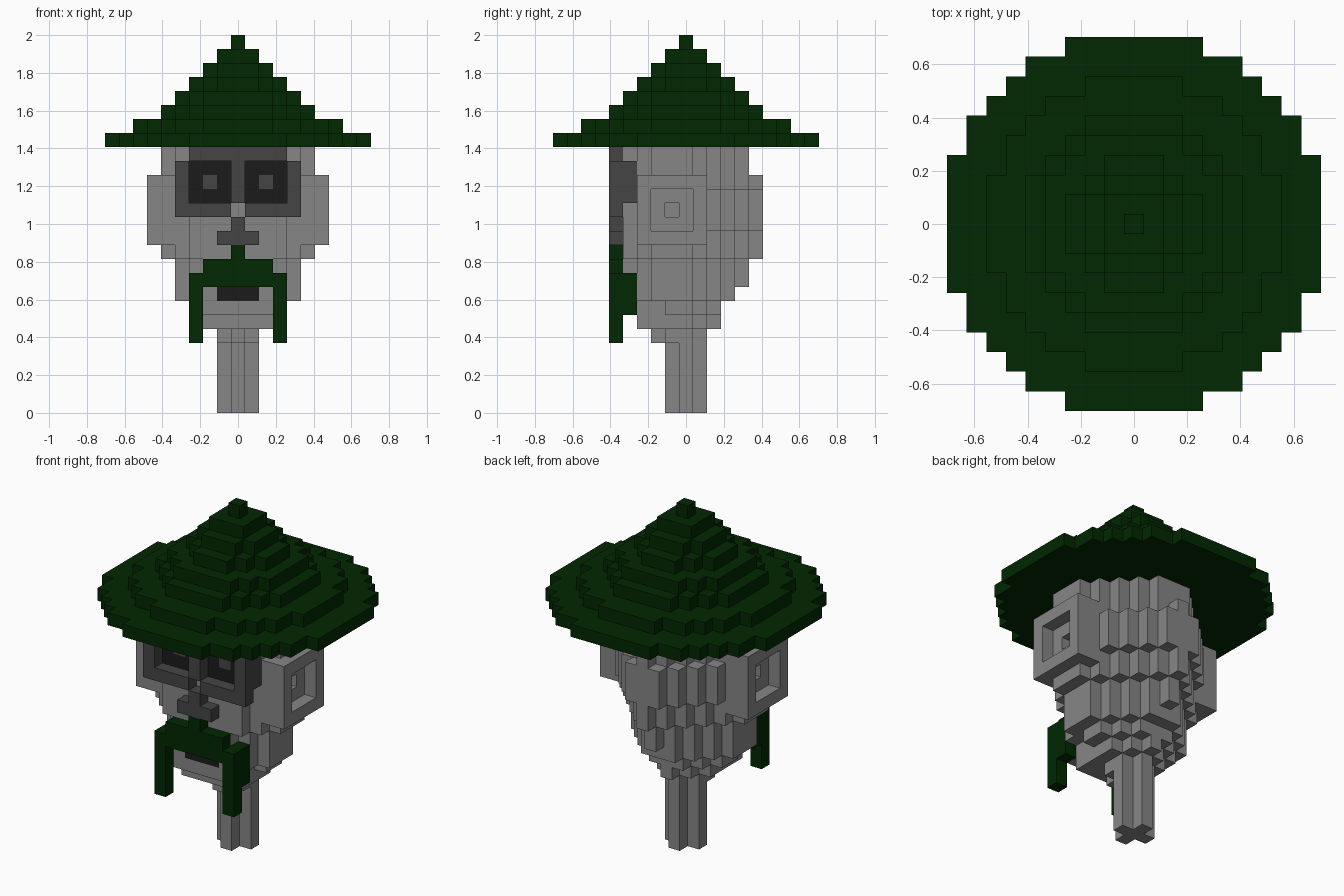
import bpy
import bmesh
from mathutils import Vector

cube = bpy.data.objects.get("Cube")
if cube:
    bpy.data.objects.remove(cube, do_unlink=True)

CELL = 2 / 27  # edge of one block


def material(name, rgb):
    m = bpy.data.materials.new(name)
    m.use_nodes = True
    m.diffuse_color = (*rgb, 1)
    bsdf = m.node_tree.nodes["Principled BSDF"]
    bsdf.inputs["Base Color"].default_value = (*rgb, 1)
    bsdf.inputs["Roughness"].default_value = 0.9
    return m


GREY = material("stone grey", (0.24, 0.24, 0.24))
DARK = material("dark grey", (0.06, 0.06, 0.06))
BLACK = material("soft black", (0.011, 0.011, 0.011))
GREEN = material("dark green", (0.0005, 0.021, 0.0005))

parts = {}     # name -> (material, set of cells)
occupied = {}  # cell -> part name


def add(name, mat, cells):
    """Give cells to a part; later parts replace earlier ones."""
    own = parts.setdefault(name, (mat, set()))[1]
    for c in cells:
        if c in occupied:
            parts[occupied[c]][1].discard(c)
        occupied[c] = name
        own.add(c)


def box(x0, x1, y0, y1, z0, z1):
    return {(x, y, z) for x in range(x0, x1 + 1)
            for y in range(y0, y1 + 1) for z in range(z0, z1 + 1)}


def disc(z, radius):
    return {(x, y, z) for x, y, _ in box(-9, 9, -9, 9, z, z)
            if x * x + y * y <= radius ** 2}


def head_slice(z, half, front, back, reach):
    """Rounded towards the face, stepped diagonally towards the back."""
    return {(x, y, z) for x, y, _ in box(-half, half, front, back, z, z)
            if (y < 0 and x * x + y * y <= (half + 0.5) ** 2)
            or (y >= 0 and abs(x) + y <= reach)}


def mirrored(cells):
    return cells | {(-x, y, z) for x, y, z in cells}


# Neck: plus-shaped post
for z in range(5):
    add("neck", GREY, disc(z, 1))

# Head: stacked slices from chin to crown
add("head", GREY, head_slice(5, 1, -2, 1, 1) | {(0, -2, 5)})
add("head", GREY, head_slice(6, 2, -2, 2, 2) | box(-2, 2, -3, -2, 6, 6))
add("head", GREY, head_slice(7, 3, -3, 2, 3) | box(-2, 2, -4, -3, 7, 7))
add("head", GREY, head_slice(8, 4, -4, 3, 4))
for z in (9, 10):
    add("head", GREY, head_slice(z, 4, -4, 4, 4))
for z in range(11, 19):
    add("head", GREY, head_slice(z, 5, -4, 5 if z < 17 else 4, 6 if 12 < z < 16 else 5))

# Ears: square plates with a recess and a small hole in the middle
ear = box(5, 6, -3, 1, 12, 16) - box(6, 6, -2, 0, 13, 15)
add("ears", GREY, mirrored(ear))
for hole in mirrored({(5, -1, 14)}):
    parts[occupied.pop(hole)][1].discard(hole)

# Eye frames, brow and nose
add("eye_frames", DARK, mirrored(box(1, 4, -5, -5, 14, 14) | box(4, 4, -5, -4, 15, 17)))
add("brow", DARK, box(-3, 3, -5, -5, 18, 18) | box(0, 0, -5, -5, 15, 17))
add("nose", DARK, box(-1, 1, -5, -5, 12, 12) | {(0, -5, 13)})

# Sunken eyes with pale pupils
add("eyes", BLACK, mirrored(box(1, 3, -4, -4, 15, 17)))
add("pupils", DARK, mirrored({(2, -4, 16)}))

# Mouth
add("mouth", BLACK, box(-1, 1, -4, -4, 8, 8))

# Long drooping moustache
add("moustache", GREEN, box(-2, 2, -5, -5, 10, 10) | box(-3, 3, -5, -5, 9, 9) | {(0, -5, 11)})
add("moustache", GREEN, mirrored(box(3, 3, -5, -5, 5, 8) | box(3, 3, -4, -4, 7, 9)))

# Stepped conical hat
for i, r in enumerate((9.5, 7.5, 5.5, 4.5, 3.5, 2.5, 1.5, 0.5)):
    add("hat", GREEN, disc(19 + i, r))


def build(name, mat, cells):
    """Mesh the exposed block faces of one part."""
    bm = bmesh.new()
    verts = {}

    def vert(p):
        key = tuple(round(c * 2) for c in p)
        if key not in verts:
            verts[key] = bm.verts.new(p * CELL)
        return verts[key]

    for cell in sorted(cells):
        centre = Vector(cell) + Vector((0, 0, 0.5))
        for axis in range(3):
            for sign in (-1, 1):
                near = list(cell)
                near[axis] += sign
                if tuple(near) in occupied:
                    continue
                n, u, v = Vector(), Vector(), Vector()
                n[axis] = sign / 2
                u[(axis + 1) % 3] = 0.5
                v[(axis + 2) % 3] = sign / 2
                mid = centre + n
                bm.faces.new([vert(mid + d) for d in (-u - v, u - v, u + v, v - u)])
    mesh = bpy.data.meshes.new(name)
    bm.to_mesh(mesh)
    bm.free()
    mesh.materials.append(mat)
    bpy.context.collection.objects.link(bpy.data.objects.new(name, mesh))


for name, (mat, cells) in parts.items():
    build(name, mat, cells)
